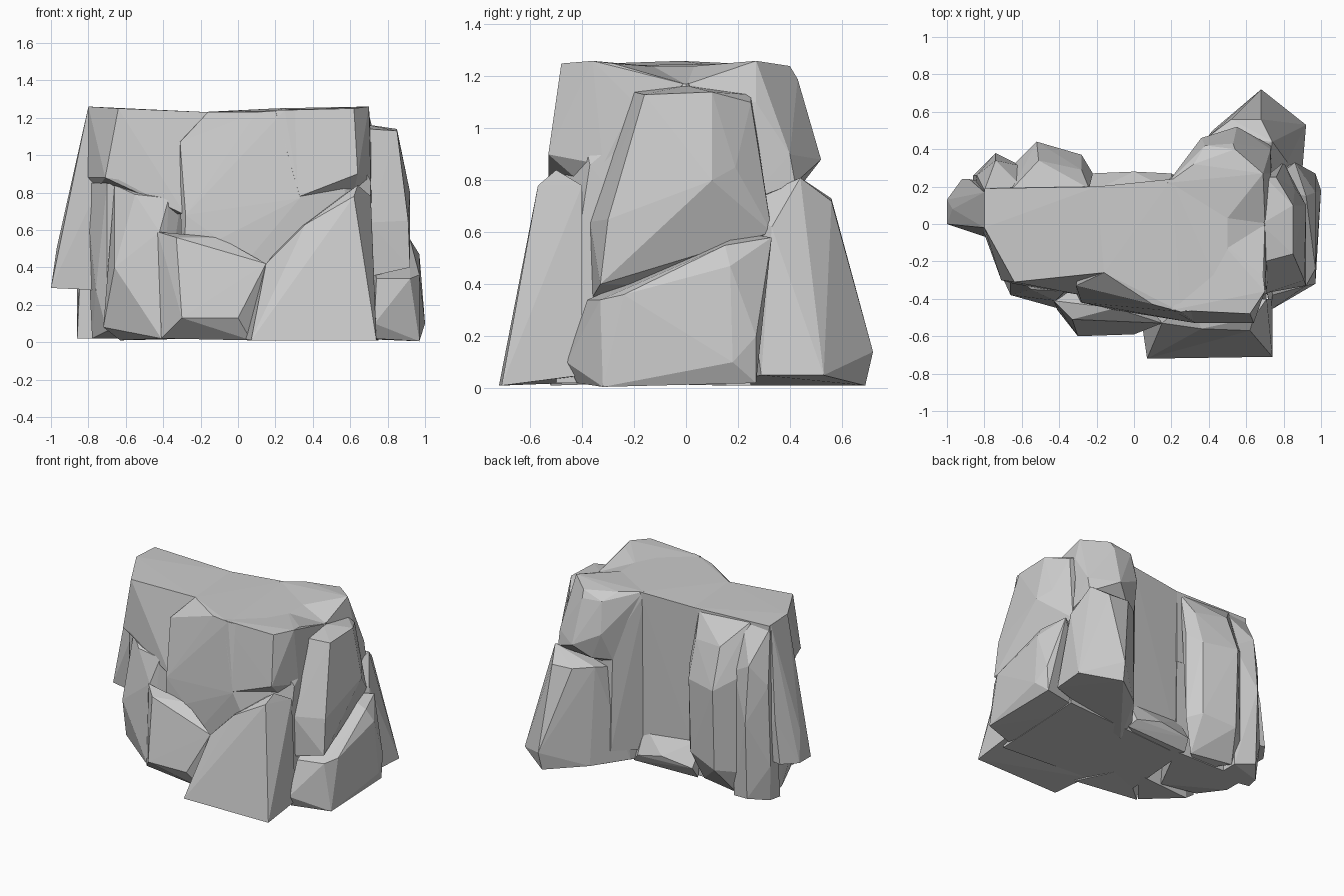
import bpy, bmesh

parts = bpy.data.collections.new("rock_chunks")
bpy.context.scene.collection.children.link(parts)


def chunk(name, *corners, coll=parts):
    """Faceted rock block: the convex hull of a few corner points."""
    bm = bmesh.new()
    for c in corners:
        bm.verts.new(c)
    res = bmesh.ops.convex_hull(bm, input=bm.verts[:], use_existing_faces=False)
    loose = {g for g in res["geom_interior"] + res["geom_unused"]
             if isinstance(g, bmesh.types.BMVert)}
    loose |= {v for v in bm.verts if not v.link_faces}
    bmesh.ops.delete(bm, geom=list(loose), context='VERTS')
    bmesh.ops.recalc_face_normals(bm, faces=bm.faces[:])
    me = bpy.data.meshes.new(name)
    bm.to_mesh(me)
    bm.free()
    ob = bpy.data.objects.new(name, me)
    coll.objects.link(ob)
    return ob


# Central mass with the plateau, dipping at the right edge
cliff = chunk("main_cliff",
      (-.16, -.26, 1.23), (.1, -.43, 1.23), (.25, -.47, 1.24), (.5, -.45, 1.24),
      (.45, -.05, 1.23), (.7, 0, 1.17), (.5, .24, 1.24), (.2, .24, 1.25),
      (-.2, .2, 1.23), (-.31, -.33, 1.07), (.71, -.37, .86), (.33, -.53, .77),
      (-.28, -.42, .68), (-.1, -.46, .55), (-.3, -.42, .02), (.7, -.5, .02),
      (.75, .25, .01), (.2, .19, .02), (-.25, .17, .02),
      coll=bpy.context.scene.collection)

# Flared foot and right-hand wall of the recess at the back
chunk("rear_apron",
      (-.25, .16, .28), (.2, .18, .26), (-.24, .27, .1), (0, .28, .13),
      (.2, .27, .08), (-.25, .22, .02), (.25, .24, .02), (-.1, .05, .02))
chunk("rear_recess_wall",
      (.17, .22, 1.24), (.32, .34, 1.2), (.5, .35, 1.2), (.4, .05, 1.2),
      (.19, .2, .1), (.33, .39, .12), (.32, .38, .9), (.5, .4, .1), (.4, .05, .1))

# Front right corner, overhanging the wedge below
chunk("front_right_brow",
      (.2, -.46, 1.24), (.62, -.48, 1.25), (.7, -.36, 1.26), (.69, -.28, 1.25),
      (.45, -.08, 1.235), (.7, -.01, 1.172), (.71, -.32, .86), (.64, -.53, .9),
      (.33, -.53, .78), (.3, -.4, .7), (.6, -.3, .7), (.71, -.2, 1.1))

# Upper left block with an undercut
chunk("upper_left_block",
      (-.64, -.31, 1.25), (-.16, -.26, 1.23), (-.8, -.02, 1.26), (-.8, .19, 1.25),
      (-.2, .2, 1.23), (-.71, -.3, .88), (-.64, -.32, .87), (-.38, -.36, .78),
      (-.28, -.38, .68), (-.82, 0, .88), (-.8, .2, .75), (-.2, .2, .7))

# Left body below the undercut
chunk("lower_left_column",
      (-.66, -.25, .84), (-.55, -.35, .79), (-.37, -.36, .77), (-.3, -.3, .8),
      (-.42, -.41, .59), (-.66, -.38, .4), (-.72, -.25, .08), (-.63, -.22, .01),
      (-.41, -.45, .02), (-.2, -.2, .02), (-.4, 0, .8))
chunk("lower_left_body",
      (-.82, .02, .85), (-.7, -.25, .85), (-.76, -.16, .28), (-.7, -.2, .06),
      (-.78, .02, .02), (-.78, .2, .02), (-.2, .19, .02), (-.2, .2, .8),
      (-.4, -.2, .8), (-.4, -.2, .02))

# Spur hanging out on the far left
chunk("left_spur",
      (-.8, -.02, 1.26), (-.8, .17, 1.25), (-.86, .08, .98), (-.97, .08, .5),
      (-1, 0, .29), (-1, .13, .29), (-.92, .24, .3), (-.88, .24, .62),
      (-.78, -.04, .28), (-.76, -.08, .8), (-.7, .2, .3))

# Columns at the rear left, the middle one tucked in at its foot
chunk("rear_left_column",
      (-.8, .18, 1.23), (-.6, .2, 1.22), (-.74, .34, 1.0), (-.84, .26, .85),
      (-.6, .31, .92), (-.74, .38, .6), (-.86, .26, .28), (-.86, .15, .02),
      (-.84, .24, .02), (-.74, .36, .05), (-.6, .31, .02), (-.6, .1, .02))
chunk("rear_middle_column",
      (-.65, .19, 1.24), (-.24, .19, 1.22), (-.51, .34, 1.08), (-.28, .29, 1.06),
      (-.64, .32, .88), (-.52, .44, .8), (-.28, .37, .8), (-.22, .27, .88),
      (-.64, .32, .2), (-.52, .42, .22), (-.29, .36, .27), (-.22, .27, .25),
      (-.6, .28, .03), (-.3, .22, .03), (-.45, .1, .02))

# Overhanging lobe at the rear right
chunk("rear_right_lobe",
      (.18, .22, 1.25), (.32, .32, 1.25), (.38, .42, 1.2), (.53, .43, 1.19),
      (.54, .4, 1.24), (.69, .27, 1.26), (.45, -.03, 1.235), (.7, .01, 1.172),
      (.36, .46, .98), (.55, .52, .88), (.73, .40, .9), (.32, .38, .78),
      (.73, .27, 1.1), (.44, .45, .79), (.73, .42, .79), (.35, .2, .65),
      (.74, .24, .72))

# Big buttress at the rear right
chunk("rear_right_buttress",
      (.4, .47, .74), (.52, .56, .73), (.68, .56, .72), (.74, .44, .81),
      (.82, .33, .62), (.68, .72, .14), (.67, .69, .01), (.92, .53, .05),
      (.9, .29, .05), (.42, .5, .03), (.25, .28, .04), (.2, .1, .01),
      (.31, .28, .7), (.7, .2, .7))

# Upper column on the right side, cut away along a slanting lower edge
chunk("right_upper_column",
      (.70, -.2, 1.14), (.70, .25, 1.13), (.85, -.16, 1.13), (.85, .1, 1.14),
      (.76, .25, 1.1), (.91, -.3, .65), (.92, .1, .8), (.86, .19, .85),
      (.92, -.33, .4), (.8, .33, .6), (.70, -.37, .64), (.70, -.36, .35),
      (.65, 0, .4), (.68, 0, 1.165))

# Lower block on the right side
chunk("right_lower_block",
      (.92, -.33, .34), (.97, -.24, .36), (.97, .17, .47), (.92, .15, .55),
      (.86, .33, .58), (.74, -.38, .34), (.97, .27, .2), (1, .18, .1),
      (.97, -.32, .005), (.96, .27, .02), (.73, -.46, .1), (.72, -.42, .02),
      (.6, .2, .02), (.7, .2, .6))

# Leaning wedge at the front right
chunk("front_right_wedge",
      (.07, -.72, .01), (.74, -.71, .01), (.64, -.50, .84), (.62, -.57, .78),
      (.36, -.56, .63), (.15, -.53, .42), (.71, -.4, .78), (.74, -.4, .05),
      (.03, -.45, .02), (.3, -.4, .6))

# Leaning wedge at the front left, with an undercut foot
chunk("front_left_wedge",
      (-.43, -.41, .59), (-.33, -.51, .56), (-.1, -.45, .56), (.15, -.53, .42),
      (-.3, -.6, .13), (0, -.59, .13), (-.41, -.46, .02), (.07, -.52, .01),
      (-.4, -.3, .5), (-.1, -.2, .02))

# Fuse all chunks into one solid rock so nothing overlaps inside
fuse = cliff.modifiers.new("fuse", 'BOOLEAN')
fuse.operation = 'UNION'
fuse.solver = 'EXACT'
fuse.operand_type = 'COLLECTION'
fuse.collection = parts
bpy.context.view_layer.update()
solid = bpy.data.meshes.new_from_object(
    cliff.evaluated_get(bpy.context.evaluated_depsgraph_get()))
if len(solid.polygons) > 100:
    cliff.modifiers.clear()
    cliff.data = solid
    cliff.name = "rock_cliff"
    for ob in list(parts.objects):
        bpy.data.objects.remove(ob)
else:
    cliff.modifiers.clear()
